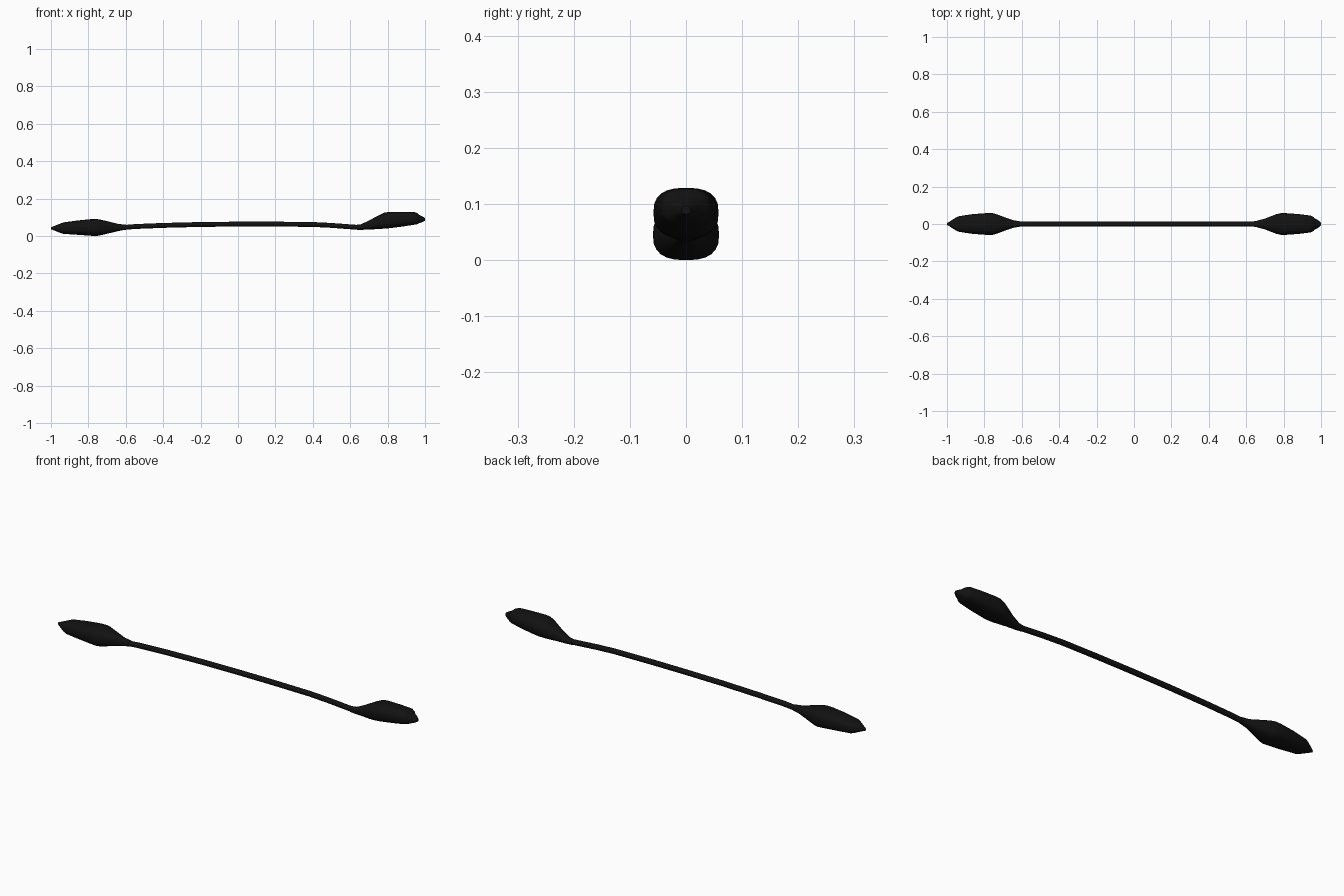
import bpy, bmesh, math

black = bpy.data.materials.new("black")
black.diffuse_color = (0.006, 0.006, 0.006, 1)


def loft(name, stations, power, sides=24):
    """Skin rounded sections; each station is x, bottom z, top z, half width."""
    bm = bmesh.new()
    rings = []
    for x, z0, z1, w in stations:
        ring = []
        for i in range(sides):
            a = math.tau * i / sides
            c, s = math.cos(a), math.sin(a)
            y = w * math.copysign(abs(c) ** (2 / power), c)
            z = (z0 + z1) / 2 + (z1 - z0) / 2 * math.copysign(abs(s) ** (2 / power), s)
            ring.append(bm.verts.new((x, y, z)))
        rings.append(ring)
    for a, b in zip(rings, rings[1:]):
        for i in range(sides):
            j = (i + 1) % sides
            bm.faces.new((a[i], a[j], b[j], b[i]))
    bm.faces.new(rings[0])
    bm.faces.new(rings[-1])
    bmesh.ops.recalc_face_normals(bm, faces=bm.faces)
    me = bpy.data.meshes.new(name)
    bm.to_mesh(me)
    bm.free()
    me.materials.append(black)
    ob = bpy.data.objects.new(name, me)
    bpy.context.collection.objects.link(ob)
    bpy.context.view_layer.objects.active = ob
    bpy.ops.object.select_all(action='DESELECT')
    ob.select_set(True)
    bpy.ops.object.shade_smooth_by_angle(angle=math.radians(40))


# slightly arched thin shaft
path = [(-0.62, 0.045), (-0.55, 0.051), (-0.4, 0.057), (-0.2, 0.062), (0, 0.064),
        (0.2, 0.064), (0.4, 0.062), (0.5, 0.057), (0.58, 0.051), (0.65, 0.046)]
loft("shaft", [(x, z - 0.013, z + 0.013, 0.013) for x, z in path], 2)

# lower head on the left end
loft("left_head", [
    (-1.0, 0.037, 0.047, 0.004), (-0.975, 0.027, 0.057, 0.02),
    (-0.95, 0.017, 0.067, 0.036), (-0.935, 0.012, 0.073, 0.042),
    (-0.86, 0.007, 0.083, 0.053), (-0.79, 0.002, 0.09, 0.058),
    (-0.76, 0.0, 0.091, 0.059), (-0.74, 0.003, 0.089, 0.054),
    (-0.68, 0.017, 0.075, 0.032), (-0.64, 0.027, 0.065, 0.019),
    (-0.6, 0.034, 0.061, 0.013)], 2.6)

# raised head on the right end
loft("right_head", [
    (0.63, 0.034, 0.06, 0.013), (0.655, 0.033, 0.062, 0.017),
    (0.7, 0.035, 0.083, 0.029), (0.76, 0.038, 0.115, 0.052),
    (0.785, 0.04, 0.126, 0.058), (0.81, 0.042, 0.129, 0.058),
    (0.88, 0.051, 0.129, 0.053), (0.945, 0.061, 0.128, 0.045),
    (0.96, 0.064, 0.122, 0.038), (0.965, 0.068, 0.115, 0.031),
    (0.985, 0.074, 0.105, 0.02), (1.0, 0.082, 0.097, 0.008)], 2.6)
